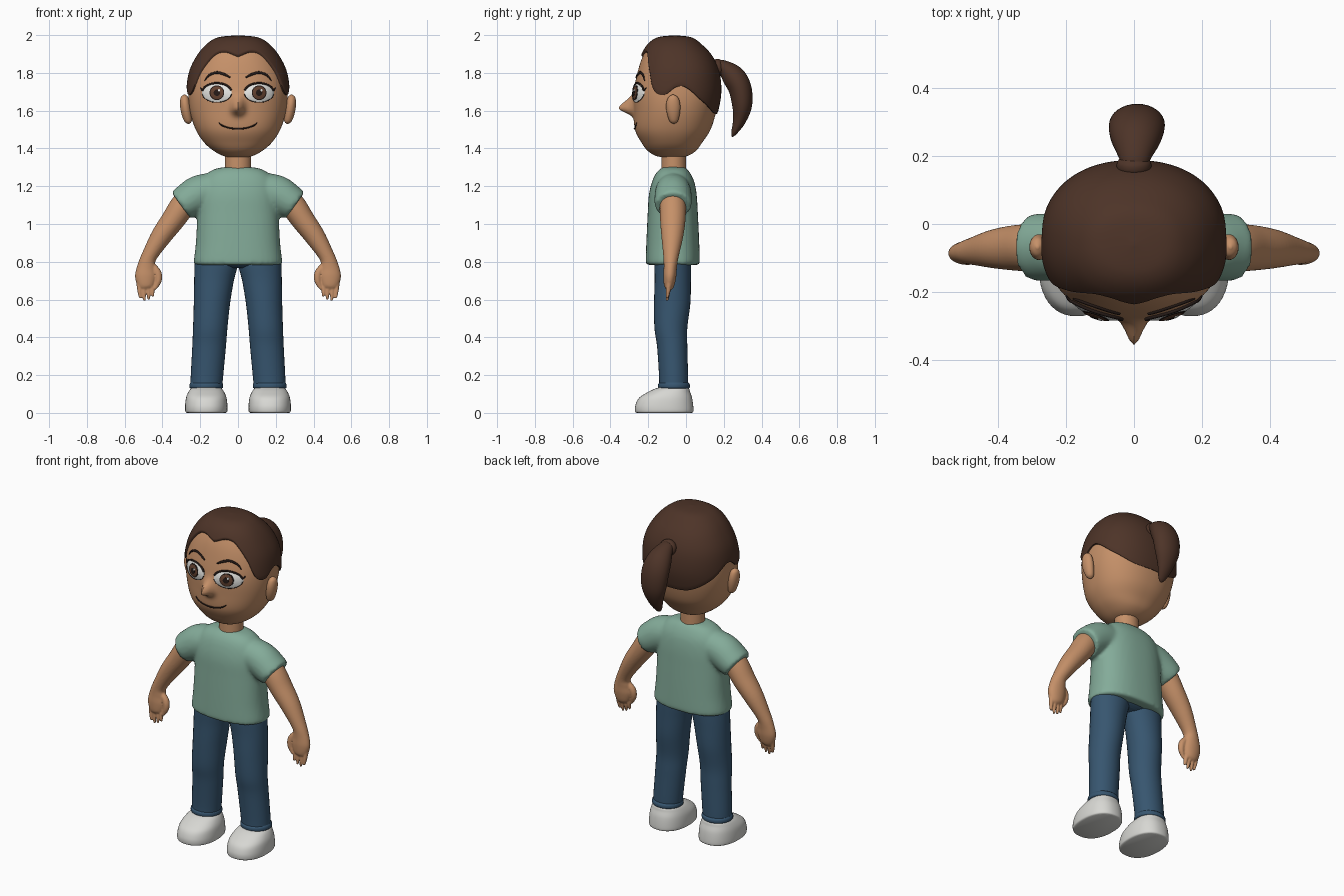
import bpy, bmesh, math
from mathutils import Vector

cube = bpy.data.objects.get("Cube")
if cube:
    bpy.data.objects.remove(cube, do_unlink=True)


def material(name, r, g, b):
    m = bpy.data.materials.new(name)
    m.use_nodes = True
    m.diffuse_color = (r, g, b, 1)
    bsdf = next(n for n in m.node_tree.nodes if n.type == 'BSDF_PRINCIPLED')
    bsdf.inputs["Base Color"].default_value = (r, g, b, 1)
    bsdf.inputs["Roughness"].default_value = 0.7
    return m


SKIN = material("skin", .56, .28, .14)
HAIR = material("brown_hair", .075, .034, .021)
SHIRT = material("sage_shirt", .23, .41, .32)
DENIM = material("blue_denim", .038, .092, .16)
WHITE = material("shoe_white", .68, .68, .65)
EYE = material("eye_white", .8, .8, .77)
IRIS = material("iris_brown", .13, .055, .03)
DARK = material("dark_brown", .018, .01, .008)


# ---- helpers ----
def spline(keys, steps=8):
    """Smooth interpolation through tuples of numbers."""
    out = []
    for i in range(len(keys) - 1):
        a, b, c, d = (keys[max(i - 1, 0)], keys[i], keys[i + 1],
                      keys[min(i + 2, len(keys) - 1)])
        for s in range(steps):
            t = s / steps
            out.append(tuple(
                q + t * .5 * (r - p + t * (2 * p - 5 * q + 4 * r - u + t * (3 * (q - r) + u - p)))
                for p, q, r, u in zip(a, b, c, d)))
    return out + [keys[-1]]


def sup(v, n):
    return math.copysign(abs(v) ** (2 / n), v)


def loft(rings, first_cap=True, last_cap=True):
    n = len(rings[0])
    faces = [(i * n + j, i * n + (j + 1) % n, (i + 1) * n + (j + 1) % n, (i + 1) * n + j)
             for i in range(len(rings) - 1) for j in range(n)]
    if first_cap:
        faces.append(tuple(reversed(range(n))))
    if last_cap:
        faces.append(tuple(range((len(rings) - 1) * n, len(rings) * n)))
    return [v for r in rings for v in r], faces


def tube(keys, ref=(0, 1, 0), flat=False, n=2, seg=32, steps=6):
    """Keys are x, y, z, radius along ref, radius across."""
    pts = spline(keys, steps)
    rings = []
    for i, (x, y, z, ra, rb) in enumerate(pts):
        t = Vector(pts[min(i + 1, len(pts) - 1)][:3]) - Vector(pts[max(i - 1, 0)][:3])
        t = Vector((0, 0, 1)) if flat else t.normalized()
        a = Vector(ref)
        a = (a - t * a.dot(t)).normalized()
        b = t.cross(a)
        rings.append([Vector((x, y, z)) + a * ra * sup(math.cos(k), n) + b * rb * sup(math.sin(k), n)
                      for k in (2 * math.pi * j / seg for j in range(seg))])
    return loft(rings)


def mirror(part):
    return [Vector((-v[0], v[1], v[2])) for v in part[0]], part[1]


def build(name, parts, mat, recalc=True, voxel=0, relax=0):
    verts, faces = [], []
    for v, f in parts:
        k = len(verts)
        verts += v
        faces += [tuple(i + k for i in face) for face in f]
    me = bpy.data.meshes.new(name)
    me.from_pydata(verts, [], faces)
    if recalc:
        bm = bmesh.new()
        bm.from_mesh(me)
        bmesh.ops.recalc_face_normals(bm, faces=bm.faces)
        bm.to_mesh(me)
        bm.free()
    me.materials.append(mat)
    me.shade_smooth()
    me.set_sharp_from_angle(angle=math.radians(50))
    ob = bpy.data.objects.new(name, me)
    bpy.context.collection.objects.link(ob)
    if voxel:
        rm = ob.modifiers.new("blend", 'REMESH')
        rm.mode, rm.voxel_size, rm.use_smooth_shade = 'VOXEL', voxel, True
        sm = ob.modifiers.new("relax", 'SMOOTH')
        sm.factor, sm.iterations = .5, relax
    return ob


def pair(name, parts, mat, **kw):
    build("left_" + name, parts, mat, **kw)
    build("right_" + name, [mirror(p) for p in parts], mat, **kw)


# ---- head with a nose bump ----
N = 2.25
HEAD = spline([(0, -.07, 1.35, .005, .005), (0, -.075, 1.358, .075, .07), (0, -.075, 1.385, .125, .125),
               (0, -.075, 1.43, .16, .178), (0, -.07, 1.5, .2, .224), (0, -.058, 1.6, .219, .255),
               (0, -.05, 1.7, .227, .262), (0, -.045, 1.8, .212, .248), (0, -.05, 1.88, .182, .21),
               (0, -.06, 1.94, .137, .16), (0, -.06, 1.975, .085, .1), (0, -.06, 1.985, .004, .004)], 10)


def head_key(f):
    i = min(int(f), len(HEAD) - 2)
    return [p + (q - p) * (f - i) for p, q in zip(HEAD[i], HEAD[i + 1])]


def head_index(z):
    i = next(k for k in range(len(HEAD) - 1) if HEAD[k + 1][2] >= z)
    return i + (z - HEAD[i][2]) / (HEAD[i + 1][2] - HEAD[i][2])


def head_point(key, th):
    x, y, z, ry, rx = key
    return Vector((-rx * sup(math.sin(th), N), y + ry * sup(math.cos(th), N), z))


def nose(x, z):
    dz = z - 1.612
    return .078 * math.exp(-(x / .03) ** 2 - (dz / (.05 if dz > 0 else .03)) ** 2)


def face_y(x, z):
    _, y, _, ry, rx = head_key(head_index(z))
    return y - ry * max(0, 1 - abs(x / rx) ** N) ** (1 / N) - nose(x, z)


rings = [[head_point(k, 2 * math.pi * j / 160) for j in range(160)] for k in HEAD]
for v in (v for r in rings for v in r):
    if v.y < -.1:
        v.y -= nose(v.x, v.z)
build("head", [loft(rings)], SKIN)
build("neck", [tube([(0, -.065, 1.26, .066, .07), (0, -.065, 1.4, .064, .07)], flat=True)], SKIN)
pair("ear", [tube([(.262, -.065, 1.53, .004, .004), (.265, -.065, 1.545, .022, .02),
                   (.274, -.067, 1.59, .035, .027), (.28, -.068, 1.635, .037, .027),
                   (.283, -.068, 1.67, .026, .02), (.283, -.068, 1.685, .004, .004)], flat=True)], SKIN)

# ---- hair cap that follows a hairline ----
LINE = spline([(0, 1.885), (.3, 1.908), (.6, 1.892), (.85, 1.81), (1.08, 1.705), (1.35, 1.685),
               (1.66, 1.73), (2.15, 1.655), (2.7, 1.592), (3.2, 1.585)], 10)


def hairline(a):
    i = next(k for k in range(len(LINE) - 1) if LINE[k + 1][0] >= a)
    (a0, z0), (a1, z1) = LINE[i], LINE[i + 1]
    return z0 + (z1 - z0) * (a - a0) / (a1 - a0)


centre = Vector((0, -.05, 1.68))
cap = []
for row, grow in [(0, .98), (0, 1.03)] + [(r, 1.045) for r in range(1, 41)]:
    ring = []
    for j in range(128):
        th = 2 * math.pi * j / 128
        f = head_index(hairline(abs(math.pi - th)))
        p = head_point(head_key(f + (len(HEAD) - 1 - f) * row / 40), th)
        ring.append(centre + (p - centre) * grow)
    cap.append(ring)
build("hair_cap", [loft(cap, first_cap=False)], HAIR)
build("ponytail", [tube([(0, .15, 1.825, .035, .03), (.002, .19, 1.833, .045, .036),
                         (.005, .247, 1.785, .072, .06), (.008, .285, 1.72, .082, .061),
                         (.01, .297, 1.63, .075, .053), (.01, .283, 1.55, .05, .035),
                         (.01, .255, 1.485, .025, .016), (.01, .243, 1.463, .005, .004)],
                        ref=(1, 0, 0))], HAIR)
build("hair_tie", [tube([(0, .15, 1.823, .04, .036), (0, .163, 1.826, .05, .046),
                         (0, .18, 1.83, .05, .046), (0, .193, 1.833, .04, .036)], ref=(1, 0, 0))], HAIR)

# ---- painted face ----
EX, EZ, EA, EB = .112, 1.695, .079, .051


def skin_y(x, z, off):
    bulge = max(0, 1 - ((abs(x) - EX) / EA) ** 2 - ((z - EZ) / EB) ** 2)
    return face_y(x, z) - off - .01 * bulge


def disc(name, cx, cz, a, b, mat, off):
    rings = []
    for r, o in [(1, -.003), (1, off), (.85, off), (.65, off), (.45, off), (.25, off), (.08, off)]:
        ring = []
        for j in range(40):
            k = 2 * math.pi * j / 40
            x, z = cx + a * r * math.cos(k), cz + b * r * math.sin(k)
            ring.append(Vector((x, skin_y(x, z, o), z)))
        rings.append(ring)
    build(name, [loft(rings, first_cap=False)], mat, recalc=False)


def stroke(name, pts, mat, off=.002):
    keys = [(x, skin_y(x, z, off), z, min(r, .005), r) for x, z, r in spline(pts, 6)]
    build(name, [tube(keys, seg=10, steps=1)], mat)


def lid(s, start, end, r):
    angles = [math.radians(start + (end - start) * i / 8) for i in range(9)]
    return [(s * (EX + EA * math.cos(k)), EZ + EB * math.sin(k), r) for k in angles]


for side, s in (("left", 1), ("right", -1)):
    disc(side + "_eye", s * EX, EZ, EA, EB, EYE, .003)
    disc(side + "_iris_rim", s * EX, EZ, .039, .039, DARK, .0045)
    disc(side + "_iris", s * EX, EZ, .034, .034, IRIS, .006)
    disc(side + "_pupil", s * EX, EZ, .017, .017, DARK, .0075)
    disc(side + "_eye_glint", s * EX + .012, EZ + .013, .006, .006, EYE, .009)
    stroke(side + "_upper_lid", [(s * .2, 1.722, .002)] + lid(s, 15, 165, .0055), DARK, .004)
    stroke(side + "_lower_lid", lid(s, 190, 350, .002), DARK, .003)
    stroke(side + "_eyebrow", [(s * .178, 1.757, .002), (s * .155, 1.786, .006), (s * .115, 1.802, .007),
                               (s * .075, 1.793, .007), (s * .042, 1.776, .004)], DARK)
stroke("mouth", [(-.102, 1.537, .002), (-.085, 1.522, .004), (-.045, 1.508, .004), (0, 1.504, .005),
                 (.045, 1.508, .004), (.085, 1.522, .004), (.102, 1.537, .002)], DARK, .001)

# ---- shirt, torso and sleeves blended ----
torso = tube([(0, -.07, .783, .138, .228), (0, -.07, .8, .143, .234), (0, -.07, .9, .14, .223),
              (0, -.07, 1.05, .133, .215), (0, -.07, 1.15, .127, .21), (0, -.068, 1.22, .113, .195),
              (0, -.068, 1.265, .093, .165), (0, -.066, 1.292, .07, .12), (0, -.066, 1.302, .05, .06)],
             flat=True, n=2.4, seg=64)
sleeve = tube([(.1, -.068, 1.185, .09, .09), (.2, -.068, 1.16, .097, .1),
               (.27, -.068, 1.12, .099, .092), (.302, -.068, 1.098, .095, .085)])
build("shirt", [torso, sleeve, mirror(sleeve)], SHIRT, voxel=.011, relax=5)

# ---- arms with hands ----
arm = tube([(.23, -.07, 1.17, .06, .06), (.29, -.07, 1.1, .069, .067), (.345, -.07, 1.02, .067, .062),
            (.41, -.073, .93, .057, .054), (.472, -.08, .825, .04, .041), (.485, -.083, .77, .035, .05),
            (.488, -.086, .72, .034, .057), (.487, -.09, .67, .026, .043), (.485, -.093, .65, .01, .02)])
thumb = tube([(.465, -.085, .79, .016, .016), (.428, -.09, .745, .02, .021),
              (.422, -.094, .7, .017, .018), (.441, -.098, .655, .008, .008)], seg=16)
fingers = [tube([(x0, -.088, .7, .015, .015), ((x0 + x1) / 2, -.094, .65, .013, .012),
                 (x1, -.1, z, .007, .006)], seg=16)
           for x0, x1, z in ((.525, .518, .607), (.503, .495, .594), (.478, .472, .6), (.458, .45, .615))]
pair("arm", [arm, thumb] + fingers, SKIN, voxel=.005, relax=2)

# ---- trousers and shoes ----
pair("trouser_leg", [tube([(.115, -.07, .83, .095, .113), (.116, -.07, .78, .097, .114),
                           (.127, -.07, .7, .096, .105), (.138, -.073, .58, .096, .096),
                           (.147, -.08, .45, .087, .091), (.153, -.073, .35, .08, .089),
                           (.164, -.066, .2, .077, .086), (.168, -.065, .135, .077, .084)],
                          flat=True)], DENIM)
build("trouser_seat", [tube([(0, -.07, .768, .06, .09), (0, -.07, .79, .095, .19),
                             (0, -.07, .84, .1, .2)], flat=True)], DENIM)
pair("trouser_cuff", [tube([(.168, -.064, .128, .076, .08), (.168, -.064, .135, .084, .089),
                            (.168, -.064, .15, .084, .089), (.168, -.064, .16, .076, .084)],
                           flat=True)], DENIM)
pair("shoe", [tube([(.168, -.115, 0, .145, .102), (.168, -.115, .008, .154, .111),
                    (.168, -.115, .04, .153, .112), (.168, -.108, .08, .14, .107),
                    (.168, -.09, .11, .112, .095), (.168, -.072, .13, .087, .08),
                    (.168, -.065, .137, .06, .06)], flat=True, n=2.3, seg=48)], WHITE)
